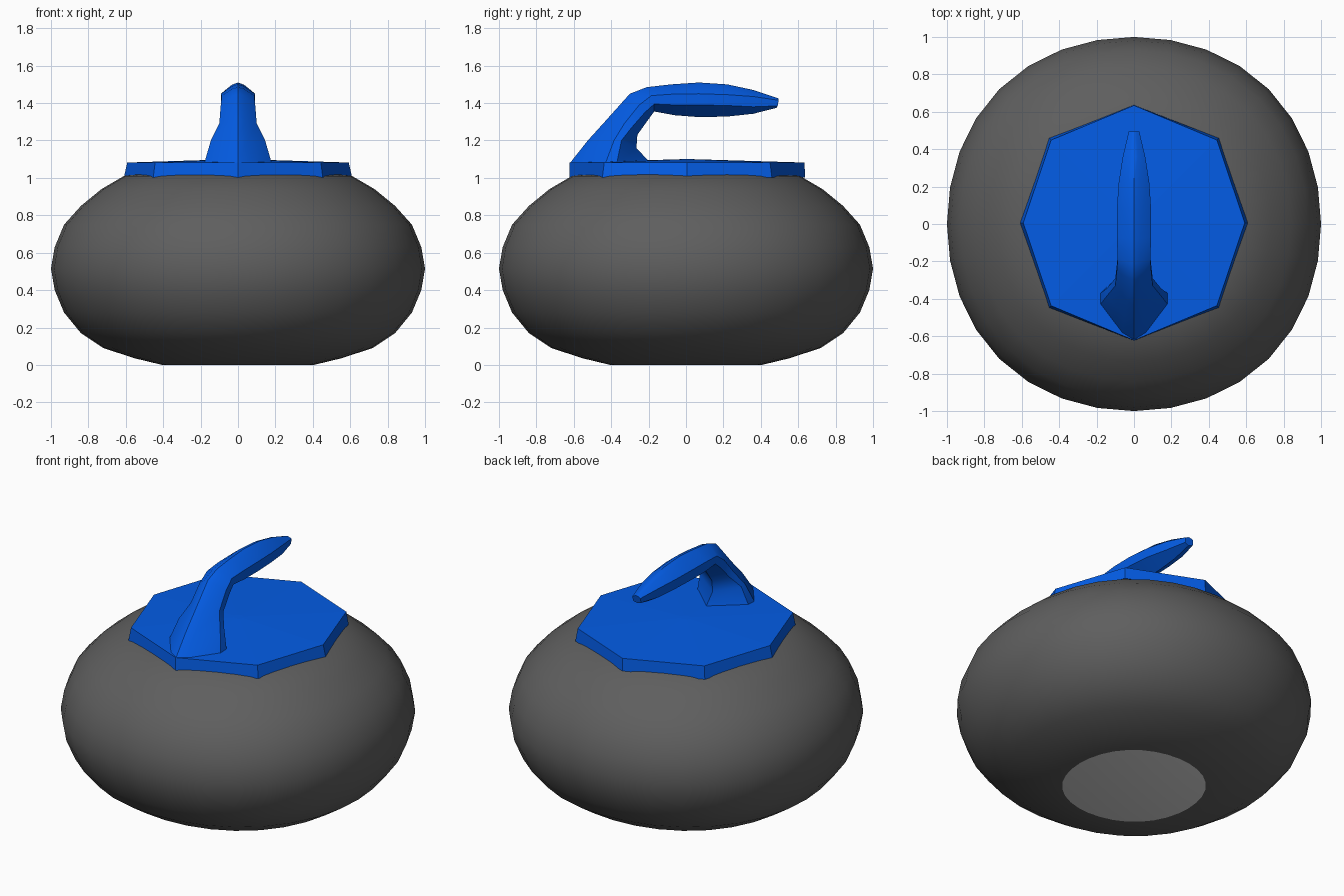
import bpy, bmesh, math
from mathutils import Vector

cube = bpy.data.objects.get("Cube")
if cube:
    bpy.data.objects.remove(cube, do_unlink=True)


def make_material(name, rgb):
    mat = bpy.data.materials.new(name)
    mat.use_nodes = True
    color = (*rgb, 1)
    mat.diffuse_color = color
    mat.node_tree.nodes["Principled BSDF"].inputs["Base Color"].default_value = color
    return mat


def loft(name, rings, mats, smooth_angle=None):
    """Skin closed rings of points; a second material colours the first cap."""
    bm = bmesh.new()
    loops = [[bm.verts.new(p) for p in ring] for ring in rings]
    count = len(loops[0])
    for a, b in zip(loops, loops[1:]):
        for i in range(count):
            j = (i + 1) % count
            bm.faces.new((a[i], a[j], b[j], b[i]))
    first_cap = bm.faces.new(loops[0])
    first_cap.material_index = len(mats) - 1
    bm.faces.new(loops[-1])
    bmesh.ops.recalc_face_normals(bm, faces=bm.faces)
    mesh = bpy.data.meshes.new(name)
    bm.to_mesh(mesh)
    bm.free()
    for mat in mats:
        mesh.materials.append(mat)
    obj = bpy.data.objects.new(name, mesh)
    bpy.context.collection.objects.link(obj)
    if smooth_angle:
        bpy.ops.object.select_all(action="DESELECT")
        obj.select_set(True)
        bpy.context.view_layer.objects.active = obj
        bpy.ops.object.shade_smooth_by_angle(angle=math.radians(smooth_angle))


def body_ring(radius, z, sides=32):
    """Circle that swells slightly on the diagonals."""
    ring = []
    for i in range(sides):
        a = math.tau * i / sides
        r = radius * (1 + 0.019 * math.sin(2 * a) ** 2)
        ring.append((r * math.cos(a), r * math.sin(a), z))
    return ring


def octagon(rx, ry, diagonal, z, y=0.006):
    d = diagonal
    corners = [(rx, 0), (d, d), (0, ry), (-d, d), (-rx, 0), (-d, -d), (0, -ry), (d, -d)]
    return [(cx, cy + y, z) for cx, cy in corners]


granite = make_material("dark grey granite", (0.113, 0.113, 0.113))
pale = make_material("pale grey base", (0.7, 0.7, 0.7))
blue = make_material("blue plastic", (0.001, 0.108, 0.79))

# Rounded stone body with a flat pale base
profile = [(0.405, 0), (0.55, 0.035), (0.72, 0.09), (0.84, 0.17), (0.93, 0.28),
           (0.98, 0.4), (1, 0.515), (0.98, 0.63), (0.93, 0.75), (0.84, 0.85),
           (0.73, 0.94), (0.61, 1.01), (0.5, 1.03)]
loft("stone_body", [body_ring(r, z) for r, z in profile], [granite, pale], 25)

# Octagonal cover plate, slightly tapered and domed
loft("cover_plate", [octagon(0.61, 0.63, 0.453, 1.003),
                     octagon(0.592, 0.628, 0.443, 1.082),
                     octagon(0.03, 0.03, 0.02, 1.1)], [blue])

# Handle stations: half width, then (y, z) of ridge, upper side, lower side, keel
stations = [
    (0.18, (-0.62, 1.08), (-0.43, 1.08), (-0.37, 1.08), (-0.2, 1.09)),
    (0.145, (-0.525, 1.2), (-0.385, 1.2), (-0.345, 1.2), (-0.265, 1.16)),
    (0.1, (-0.43, 1.305), (-0.33, 1.29), (-0.29, 1.27), (-0.26, 1.23)),
    (0.092, (-0.3, 1.45), (-0.25, 1.39), (-0.22, 1.35), (-0.21, 1.3)),
    (0.087, (-0.21, 1.485), (-0.185, 1.44), (-0.17, 1.395), (-0.17, 1.355)),
    (0.092, (-0.08, 1.5), (-0.07, 1.448), (-0.06, 1.39), (-0.06, 1.335)),
    (0.092, (0.07, 1.51), (0.07, 1.45), (0.07, 1.39), (0.07, 1.325)),
    (0.082, (0.22, 1.5), (0.22, 1.445), (0.22, 1.387), (0.22, 1.328)),
    (0.06, (0.36, 1.47), (0.36, 1.435), (0.36, 1.38), (0.36, 1.343)),
    (0.028, (0.495, 1.425), (0.495, 1.415), (0.49, 1.385), (0.485, 1.375)),
]
rings = []
for width, ridge, upper, lower, keel in stations:
    shoulder = Vector(ridge).lerp(Vector(upper), 0.2)
    half = [(width * 0.35, *shoulder), (width, *upper), (width, *lower)]
    mirrored = [(-x, y, z) for x, y, z in reversed(half)]
    rings.append([(0, *ridge), *half, (0, *keel), *mirrored])
loft("handle", rings, [blue], 35)
